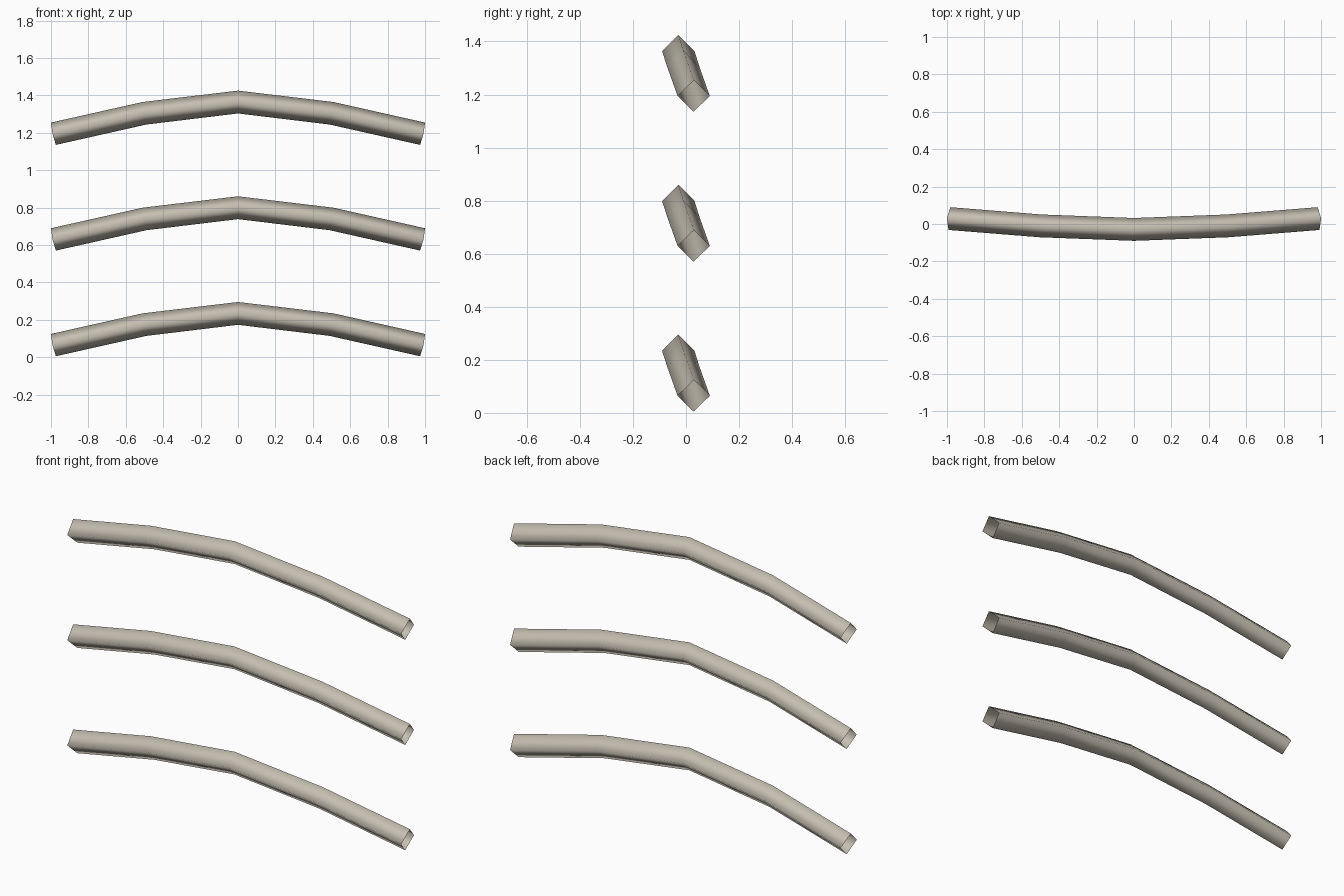
import bpy, bmesh
from mathutils import Vector

if "Cube" in bpy.data.objects:
    bpy.data.objects.remove(bpy.data.objects["Cube"])

RADIUS = 0.061
SPACING = 0.565

mat = bpy.data.materials.new("warm_grey")
mat.diffuse_color = (0.56, 0.52, 0.44, 1)
mat.use_nodes = True
mat.node_tree.nodes["Principled BSDF"].inputs["Base Color"].default_value = mat.diffuse_color

# Centre line of one bar: bowed upward in the middle and slightly forward
half = [(0, -0.029, 0.234), (0.5, -0.010, 0.174), (0.987, 0.029, 0.0645)]
path = [Vector((-x, y, z)) for x, y, z in reversed(half[1:])]
path += [Vector(p) for p in half]


def open_tube(name, points, radius, height):
    """Open-ended four-sided tube with a diamond section, swept along points."""
    bm = bmesh.new()
    rings = []
    last = len(points) - 1
    for i, p in enumerate(points):
        before = (p - points[max(i - 1, 0)]).normalized()
        after = (points[min(i + 1, last)] - p).normalized()
        tangent = (before + after).normalized()
        side = Vector((0, 0, 1)).cross(tangent).normalized()
        up = tangent.cross(side)
        rings.append([bm.verts.new(p + d * radius) for d in (side, up, -side, -up)])
    for a, b in zip(rings, rings[1:]):
        for k in range(4):
            n = (k + 1) % 4
            bm.faces.new((a[k], a[n], b[n], b[k])).smooth = True
    # Outward-facing walls
    bm.normal_update()
    face = bm.faces[:][0]
    middle = (points[0] + points[1]) / 2
    if face.normal.dot(face.calc_center_median() - middle) < 0:
        bmesh.ops.reverse_faces(bm, faces=bm.faces[:])
    mesh = bpy.data.meshes.new(name)
    bm.to_mesh(mesh)
    bm.free()
    mesh.materials.append(mat)
    obj = bpy.data.objects.new(name, mesh)
    obj.location.z = height
    bpy.context.collection.objects.link(obj)
    return obj


# Three identical bars, stacked evenly
for i, level in enumerate(("lower", "middle", "upper")):
    open_tube(level + "_curved_bar", path, RADIUS, i * SPACING)
